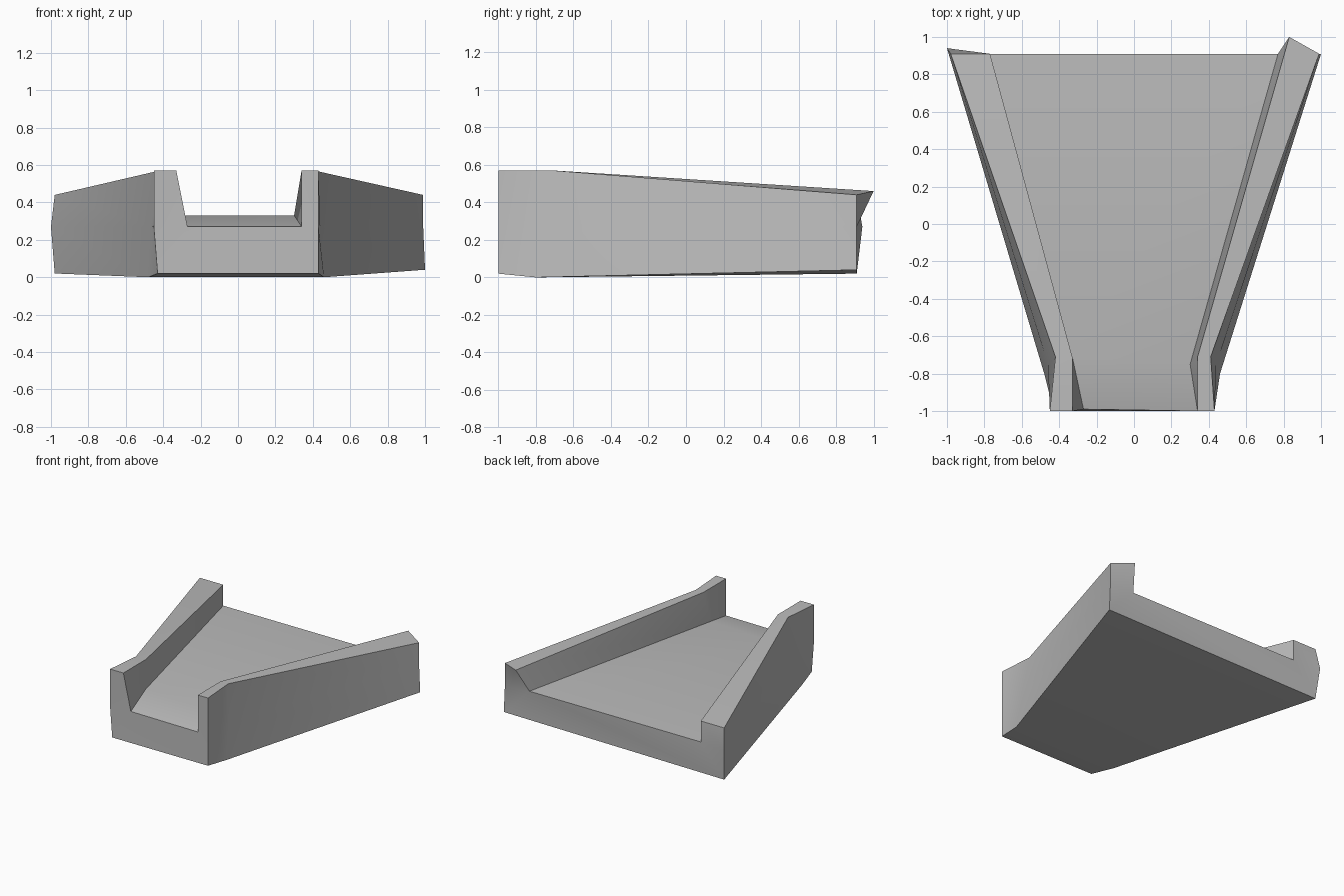
import bpy
import bmesh
import math

default_cube = bpy.data.objects.get("Cube")
if default_cube:
    bpy.data.objects.remove(default_cube, do_unlink=True)


def make_material(name, value):
    material = bpy.data.materials.new(name)
    material.use_nodes = True
    colour = (value, value, value, 1.0)
    material.diffuse_color = colour
    material.node_tree.nodes["Principled BSDF"].inputs["Base Color"].default_value = colour
    return material


# Rail profiles: outer bottom, outer middle, outer top, inner top, floor edge
front_right = [(-.43, -1, .02), (-.45, -1, .27), (-.45, -1, .57),
               (-.33, -1, .57), (-.27, -.99, .27)]
front_left = [(.43, -1, .02), (.43, -1, .27), (.43, -1, .57),
              (.34, -1, .57), (.34, -1, .27)]
bend_right = [(-.48, -.8, 0), (-.46, -.75, .27), (-.42, -.71, .57),
              (-.33, -.71, .57), (-.33, -.71, .33)]
bend_left = [(.46, -.8, 0), (.44, -.75, .27), (.41, -.71, .57),
             (.34, -.71, .57), (.3, -.75, .33)]
back_right = [(-.98, .91, .02), (-1, .94, .27), (-.98, .91, .44),
              (-.77, .91, .44), (-.77, .91, .27)]
back_left = [(1, .91, .04), (.99, .91, .27), (.99, .91, .44),
             (.83, 1, .46), (.77, .91, .27)]


def add_ring(bm, right, left):
    """One closed channel section, running from the right rail to the left."""
    return [bm.verts.new(p) for p in right + left[::-1]]


def bridge(bm, ring_a, ring_b):
    for i in range(len(ring_a)):
        j = (i + 1) % len(ring_a)
        bm.faces.new((ring_a[i], ring_a[j], ring_b[j], ring_b[i]))


def cap(bm, ring):
    """Close an end with one panel under the floor and two per rail."""
    right, left = ring[:5], ring[:4:-1]
    for side in (right, left):
        bm.faces.new((side[1], side[2], side[3], side[4]))
        bm.faces.new((side[0], side[1], side[4]))
    bm.faces.new((right[0], right[4], left[4], left[0]))


# Tapered channel with a raised rail along each side
bm = bmesh.new()
rings = [add_ring(bm, front_right, front_left),
         add_ring(bm, bend_right, bend_left),
         add_ring(bm, back_right, back_left)]
for near, far in zip(rings, rings[1:]):
    bridge(bm, near, far)
cap(bm, rings[0])
cap(bm, rings[-1])
bmesh.ops.recalc_face_normals(bm, faces=bm.faces)

mesh = bpy.data.meshes.new("tapered_channel")
bm.to_mesh(mesh)
bm.free()
mesh.materials.append(make_material("plain grey", 0.5))
channel = bpy.data.objects.new("tapered_channel", mesh)
bpy.context.collection.objects.link(channel)

# Soft shading on shallow bends, crisp rail edges
bpy.ops.object.select_all(action="DESELECT")
channel.select_set(True)
bpy.context.view_layer.objects.active = channel
bpy.ops.object.shade_smooth_by_angle(angle=math.radians(30))
